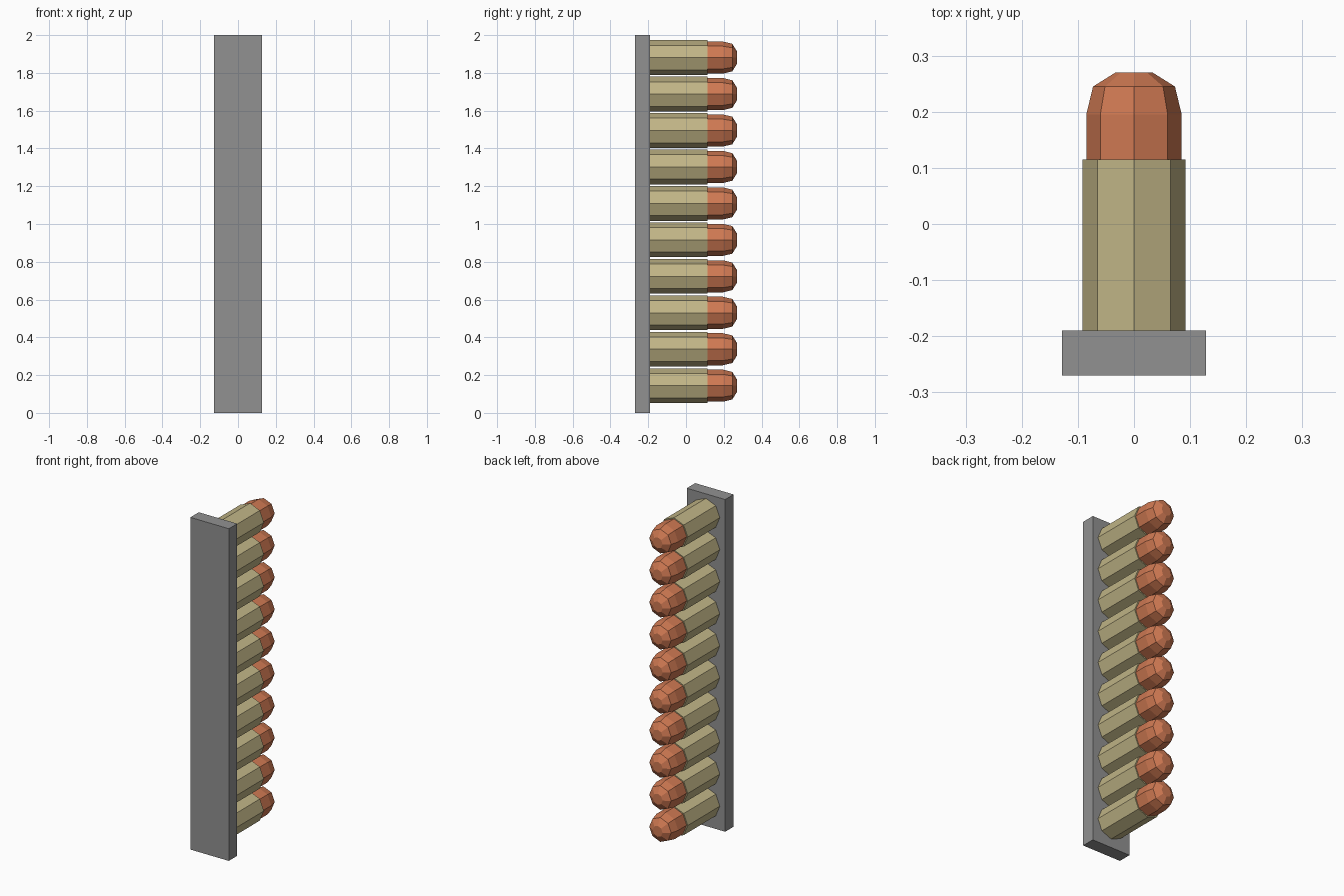
import bpy, bmesh
from math import sin, cos, pi

if "Cube" in bpy.data.objects:
    bpy.data.objects.remove(bpy.data.objects["Cube"])

SIDES = 8
COUNT = 10
FIRST_Z, PITCH = 0.144, 0.193


def material(name, rgb):
    m = bpy.data.materials.new(name)
    m.diffuse_color = (*rgb, 1)
    m.use_nodes = True
    m.node_tree.nodes["Principled BSDF"].inputs["Base Color"].default_value = m.diffuse_color
    return m


def turned_mesh(name, profile, mat):
    """Octagonal solid along +y from (y, radius) pairs, capped at both ends."""
    bm = bmesh.new()
    rings = [[bm.verts.new((r * cos(2 * pi * i / SIDES), y, r * sin(2 * pi * i / SIDES)))
              for i in range(SIDES)] for y, r in profile]
    for a, b in zip(rings, rings[1:]):
        for i in range(SIDES):
            j = (i + 1) % SIDES
            bm.faces.new((a[i], a[j], b[j], b[i]))
    bm.faces.new(rings[0])
    bm.faces.new(rings[-1])
    bmesh.ops.recalc_face_normals(bm, faces=bm.faces[:])
    me = bpy.data.meshes.new(name)
    bm.to_mesh(me)
    bm.free()
    me.materials.append(mat)
    return me


# Backing strip
bpy.ops.mesh.primitive_cube_add(size=1, location=(0, -0.23, 1))
strip = bpy.context.object
strip.name = "backing_strip"
strip.scale = (0.256, 0.08, 2)
bpy.ops.object.transform_apply(location=False, rotation=False, scale=True)
strip.data.materials.append(material("dark_grey", (0.285, 0.285, 0.285)))

# Cartridge parts, shared by every round
casing = turned_mesh("casing", [(-0.19, 0.092), (0.115, 0.092)],
                     material("brass", (0.53, 0.46, 0.24)))
tip = turned_mesh("tip", [(0.115, 0.085), (0.195, 0.085), (0.245, 0.073), (0.27, 0.033)],
                  material("copper", (0.62, 0.19, 0.085)))

# Column of rounds
for n in range(COUNT):
    for part in (casing, tip):
        ob = bpy.data.objects.new(f"{part.name}_{n + 1}", part)
        ob.location.z = FIRST_Z + n * PITCH
        bpy.context.collection.objects.link(ob)
